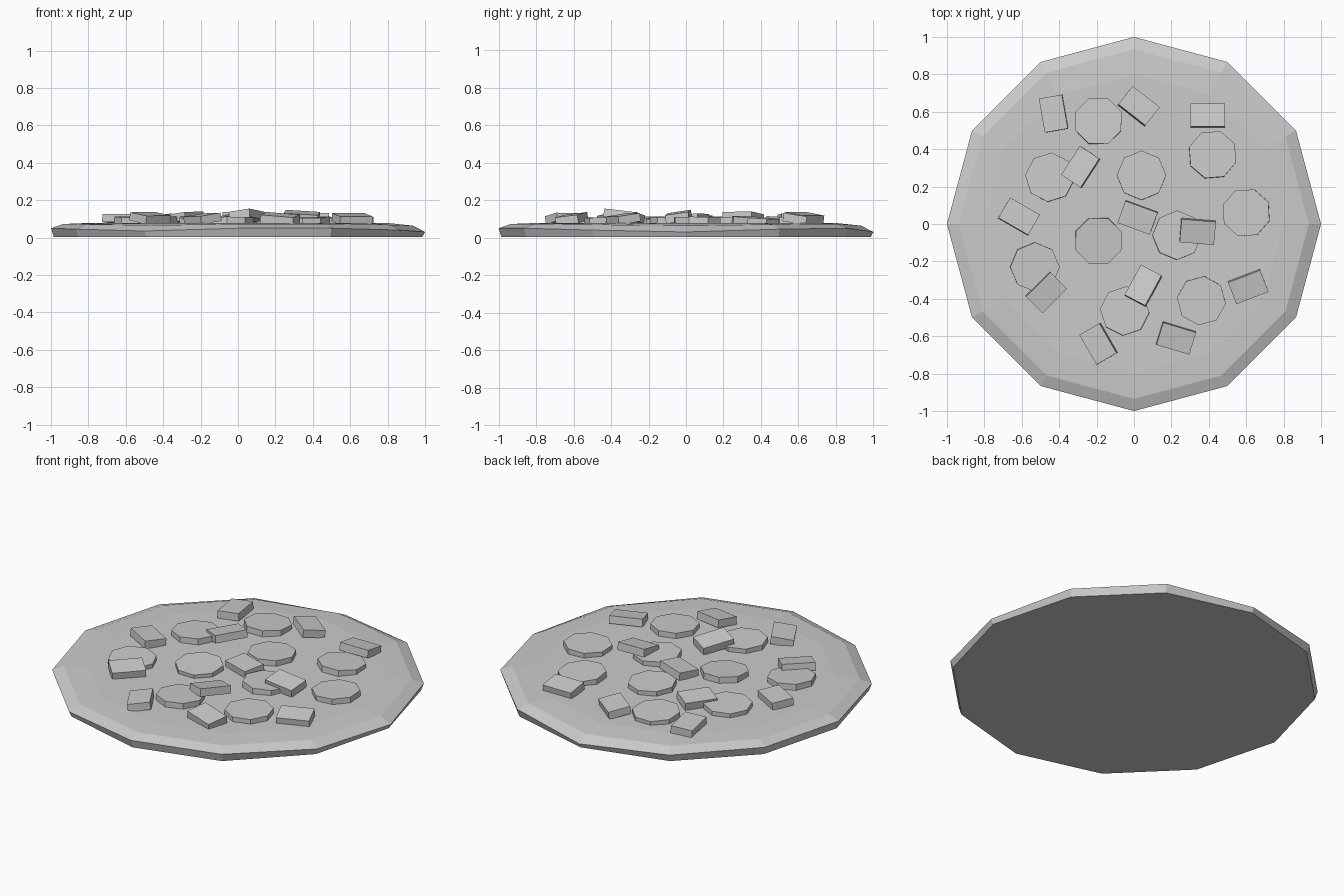
import bpy, bmesh
from math import radians, sin, cos, pi
from mathutils import Matrix, Vector

cube = bpy.data.objects.get("Cube")
if cube:
    bpy.data.objects.remove(cube, do_unlink=True)

GREY = (0.6, 0.6, 0.6, 1)
grey = bpy.data.materials.new("plain grey")
grey.use_nodes = True
grey.diffuse_color = GREY
grey.node_tree.nodes["Principled BSDF"].inputs["Base Color"].default_value = GREY


def add_object(name, bm):
    bmesh.ops.recalc_face_normals(bm, faces=bm.faces)
    mesh = bpy.data.meshes.new(name)
    bm.to_mesh(mesh)
    bm.free()
    mesh.materials.append(grey)
    obj = bpy.data.objects.new(name, mesh)
    bpy.context.collection.objects.link(obj)
    return obj


def place(obj, x, y, z, turn, lean):
    """Turn about the vertical, then lean the top towards (lean x, lean y)."""
    tilt = Vector((0, 0, 1)).rotation_difference(Vector((*lean, 1)))
    obj.matrix_world = (Matrix.Translation((x, y, z)) @ tilt.to_matrix().to_4x4()
                        @ Matrix.Rotation(radians(turn), 4, "Z"))


# Dough: twelve-sided disc with an uneven sloping edge
SIDES = 12
edge_z = [.03, .045, .05, .03, .045, .05, .05, .045, .035, .05, .05, .04]
bm = bmesh.new()


def ring(radius, heights):
    return [bm.verts.new((radius * cos(2 * pi * i / SIDES),
                          radius * sin(2 * pi * i / SIDES), z))
            for i, z in enumerate(heights)]


rings = [ring(.985, [.003] * SIDES),
         ring(1, edge_z),
         ring(.935, [.05 + .45 * z for z in edge_z]),
         ring(.8, [.078] * SIDES)]
bm.faces.new(rings[0])
for low, high in zip(rings, rings[1:]):
    for i in range(SIDES):
        j = (i + 1) % SIDES
        bm.faces.new((low[i], low[j], high[j], high[i]))
bm.faces.new(rings[-1])
add_object("dough", bm)

# Round slices: x, y, turn, lean x, lean y
slices = [(-.19, .55, 22, 0, .06), (-.45, .25, -5, -.03, .03),
          (.04, .26, 0, 0, .03), (.42, .37, 27, .03, .06),
          (.6, .06, 26, -.03, 0), (-.19, -.09, 22, .02, -.07),
          (.23, -.06, 0, .03, .03), (-.53, -.23, 0, .03, -.03),
          (-.05, -.465, -4, 0, .03), (.36, -.41, -7, 0, -.02)]
for n, (x, y, turn, *lean) in enumerate(slices, 1):
    bm = bmesh.new()
    bmesh.ops.create_cone(bm, cap_ends=True, segments=8, radius1=.132,
                          radius2=.132, depth=.035)
    place(add_object(f"round_slice_{n}", bm), x, y, .09, turn, lean)

# Chunks: x, y, z, turn, lean x, lean y
chunks = [(-.43, .59, .1, 100, -.06, .02), (.025, .63, .105, -38, .1, .12),
          (.395, .58, .1, 0, 0, .15), (-.285, .305, .108, 57, -.12, .06),
          (-.615, .04, .1, -30, .04, .06), (.02, .035, .1, -20, -.05, -.08),
          (.34, -.04, .112, -5, .05, -.15), (-.47, -.365, .105, 45, .1, -.12),
          (.05, -.33, .115, 62, -.08, .16), (.61, -.335, .1, 21, .05, -.14),
          (.225, -.61, .1, -17, .04, -.14), (-.19, -.64, .1, -60, -.14, -.06)]
for n, (x, y, z, turn, *lean) in enumerate(chunks, 1):
    bm = bmesh.new()
    bmesh.ops.create_cube(bm, size=1)
    bmesh.ops.scale(bm, vec=(.184, .125, .044), verts=bm.verts)
    place(add_object(f"chunk_{n}", bm), x, y, z, turn, lean)
